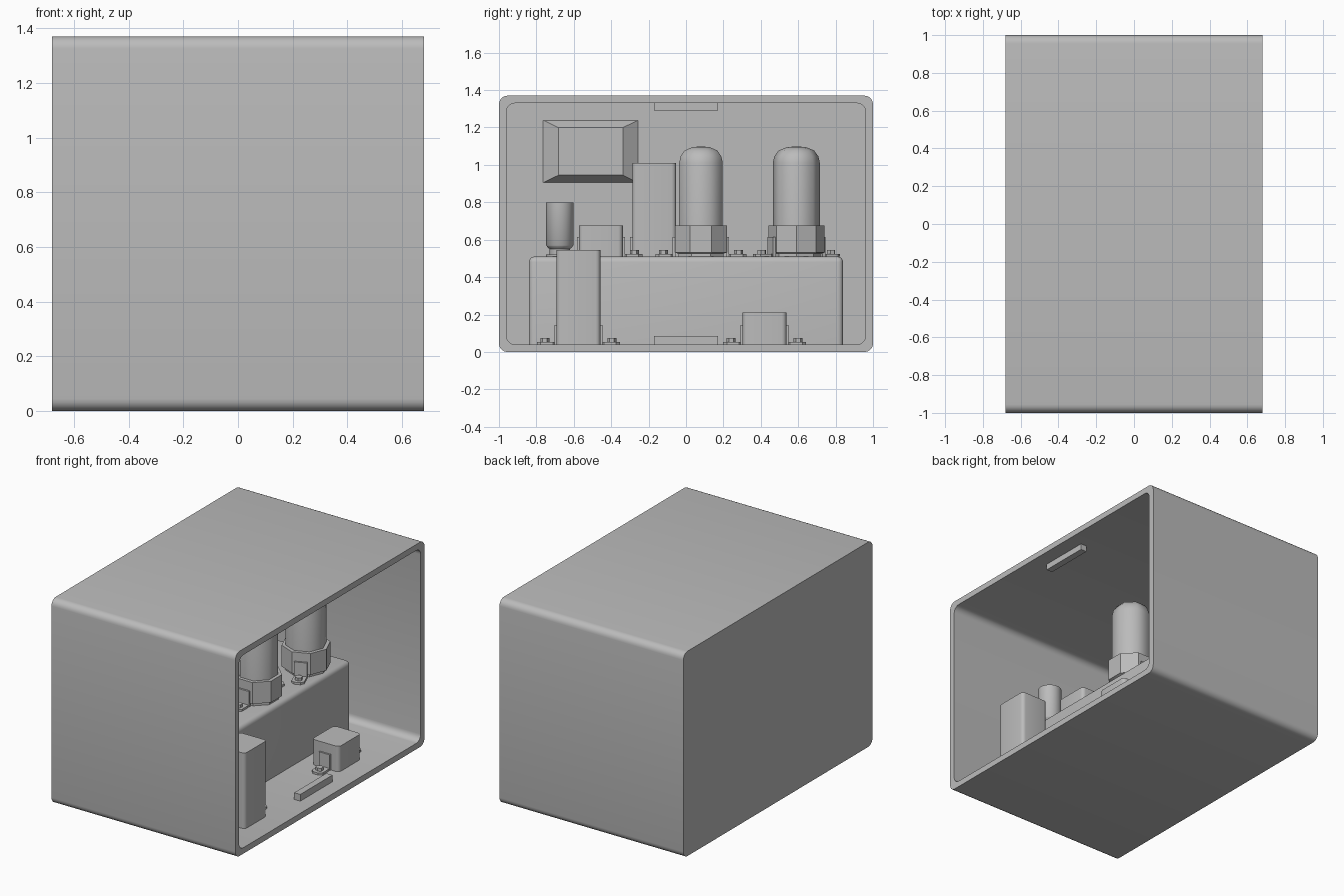
import bpy, bmesh, math
from mathutils import Matrix, Vector

if "Cube" in bpy.data.objects:
    bpy.data.objects.remove(bpy.data.objects["Cube"])

grey = bpy.data.materials.new("plain_grey")
grey.diffuse_color = (0.5, 0.5, 0.5, 1)
grey.use_nodes = True
grey.node_tree.nodes["Principled BSDF"].inputs["Base Color"].default_value = grey.diffuse_color

FLOOR, DECK = 0.04, 0.51


def finish(name, bm, angle=40, matrix=None):
    """Turn a bmesh into a named, shaded object."""
    if matrix:
        bm.transform(matrix)
    bmesh.ops.recalc_face_normals(bm, faces=bm.faces)
    me = bpy.data.meshes.new(name)
    bm.to_mesh(me)
    bm.free()
    me.materials.append(grey)
    ob = bpy.data.objects.new(name, me)
    bpy.context.collection.objects.link(ob)
    bpy.ops.object.select_all(action='DESELECT')
    ob.select_set(True)
    bpy.context.view_layer.objects.active = ob
    bpy.ops.object.shade_smooth_by_angle(angle=math.radians(angle))
    return ob


def block(name, lo, hi, radius=0, edges=lambda d, z: True, segments=4, matrix=None):
    """Box between two corners, rounding the edges picked by direction and height."""
    bm = bmesh.new()
    bmesh.ops.create_cube(bm, size=1)
    lo, hi = Vector(lo), Vector(hi)
    for v in bm.verts:
        v.co = [lo[i] if v.co[i] < 0 else hi[i] for i in range(3)]
    if radius:
        picked = [e for e in bm.edges
                  if edges((e.verts[0].co - e.verts[1].co).normalized(),
                           max(v.co.z for v in e.verts) - lo.z)]
        bmesh.ops.bevel(bm, geom=picked, offset=radius, segments=segments,
                        profile=0.5, affect='EDGES')
    return finish(name, bm, matrix=matrix)


def lathe(name, profile, sides, matrix, angle=50):
    """Revolve (radius, z) points around the vertical axis."""
    bm = bmesh.new()
    rings = []
    for r, z in profile:
        rings.append([bm.verts.new((r * math.cos(a), r * math.sin(a), z))
                      for a in (2 * math.pi * (i + 0.5) / sides for i in range(sides))])
    for a, b in zip(rings, rings[1:]):
        for i in range(sides):
            j = (i + 1) % sides
            bm.faces.new((a[i], a[j], b[j], b[i]))
    bm.faces.new(rings[0])
    bm.faces.new(rings[-1])
    return finish(name, bm, angle, matrix)


def clips(name, matrix, half, height):
    """Pair of L-shaped clips with screws, on the -y and +y sides of a part."""
    for side, turn in (("front", 0), ("back", math.pi)):
        m = matrix @ Matrix.Rotation(turn, 4, 'Z')
        block(f"{name}_{side}_upright", (-0.04, -half - 0.012, 0), (0.04, -half + 0.005, height), matrix=m)
        block(f"{name}_{side}_tab", (-0.04, -half - 0.105, 0), (0.04, -half, 0.014), 0.02,
              lambda d, z: abs(d.z) > 0.9, 1, m)
        lathe(f"{name}_{side}_screw", [(0.024, 0.01), (0.024, 0.034)], 6,
              m @ Matrix.Translation((0, -half - 0.062, 0)), 20)


# Housing: rounded tray open towards +x
along_x = lambda d, z: abs(d.x) > 0.9


def rounded_loop(bm, x, hy, z0, z1, r, n=5):
    loop = []
    corners = ((hy - r, z1 - r, 0), (-hy + r, z1 - r, 1), (-hy + r, z0 + r, 2), (hy - r, z0 + r, 3))
    for cy, cz, q in corners:
        for k in range(n + 1):
            a = (q + k / n) * math.pi / 2
            loop.append(bm.verts.new((x, cy + r * math.cos(a), cz + r * math.sin(a))))
    return loop


bm = bmesh.new()
loops = [rounded_loop(bm, -0.68, 1.0, 0, 1.37, 0.045),
         rounded_loop(bm, 0.68, 1.0, 0, 1.37, 0.045),
         rounded_loop(bm, 0.68, 0.96, 0.04, 1.33, 0.045),
         rounded_loop(bm, -0.64, 0.96, 0.04, 1.33, 0.045)]
for a, b in zip(loops, loops[1:]):
    for i in range(len(a)):
        j = (i + 1) % len(a)
        bm.faces.new((a[i], a[j], b[j], b[i]))
bm.faces.new(loops[0])
bm.faces.new(loops[-1])
finish("housing", bm)

# Stop bars near the opening
block("lower_stop_bar", (0.535, -0.17, 0.035), (0.58, 0.17, 0.085))
block("upper_stop_bar", (0.535, -0.17, 1.29), (0.58, 0.17, 1.335))

# Raised chassis, rounded except along its base
block("chassis", (-0.64, -0.84, 0.035), (0.25, 0.84, DECK), 0.03, lambda d, z: z > 0.1)

# Tapered panel on the rear wall
bm = bmesh.new()
bmesh.ops.create_cube(bm, size=1)
for v in bm.verts:
    outer = v.co.x < 0
    hy, hz = (0.26, 0.17) if outer else (0.172, 0.127)
    v.co = (-0.645 if outer else -0.58, -0.51 + math.copysign(hy, v.co.y),
            1.072 + math.copysign(hz, v.co.z))
finish("wall_panel", bm, 30)

# Rectangular cans held by clips: centre x, centre y, base, height
cans = {"tall_floor_can": (0.435, -0.575, FLOOR, 0.505),
        "short_floor_can": (0.435, 0.42, FLOOR, 0.17),
        "tall_deck_can": (-0.54, -0.17, DECK, 0.50),
        "short_deck_can": (0.04, -0.455, DECK, 0.165)}
for name, (x, y, z, h) in cans.items():
    m = Matrix.Translation((x, y, z))
    block(name, (-0.1, -0.117, -0.005), (0.1, 0.117, h), 0.025,
          lambda d, z: abs(d.z) > 0.9, matrix=m)
    clips(name + "_clip", m, 0.117, 0.105)

# Eight-sided domed tubes in collars; the second one is turned
for name, y, turn in (("middle_tube", 0.08, 0), ("rear_tube", 0.59, 22.5)):
    m = Matrix.Translation((0.09, y, DECK)) @ Matrix.Rotation(math.radians(turn), 4, 'Z')
    lathe(name, [(0.126, 0), (0.126, 0.5), (0.118, 0.535), (0.095, 0.567),
                 (0.05, 0.585), (0.015, 0.588)], 8, m)
    lathe(name + "_collar", [(0.13, 0), (0.13, 0.015), (0.15, 0.022), (0.15, 0.165), (0.126, 0.165)], 8, m, 30)
    clips(name + "_clip", m, 0.139, 0.105)

# Small round knob on a narrower neck
lathe("round_knob", [(0.075, 0), (0.075, 0.012), (0.055, 0.012), (0.055, 0.04),
                     (0.068, 0.052), (0.074, 0.06), (0.074, 0.29)], 20,
      Matrix.Translation((0.13, -0.675, DECK)), 40)
